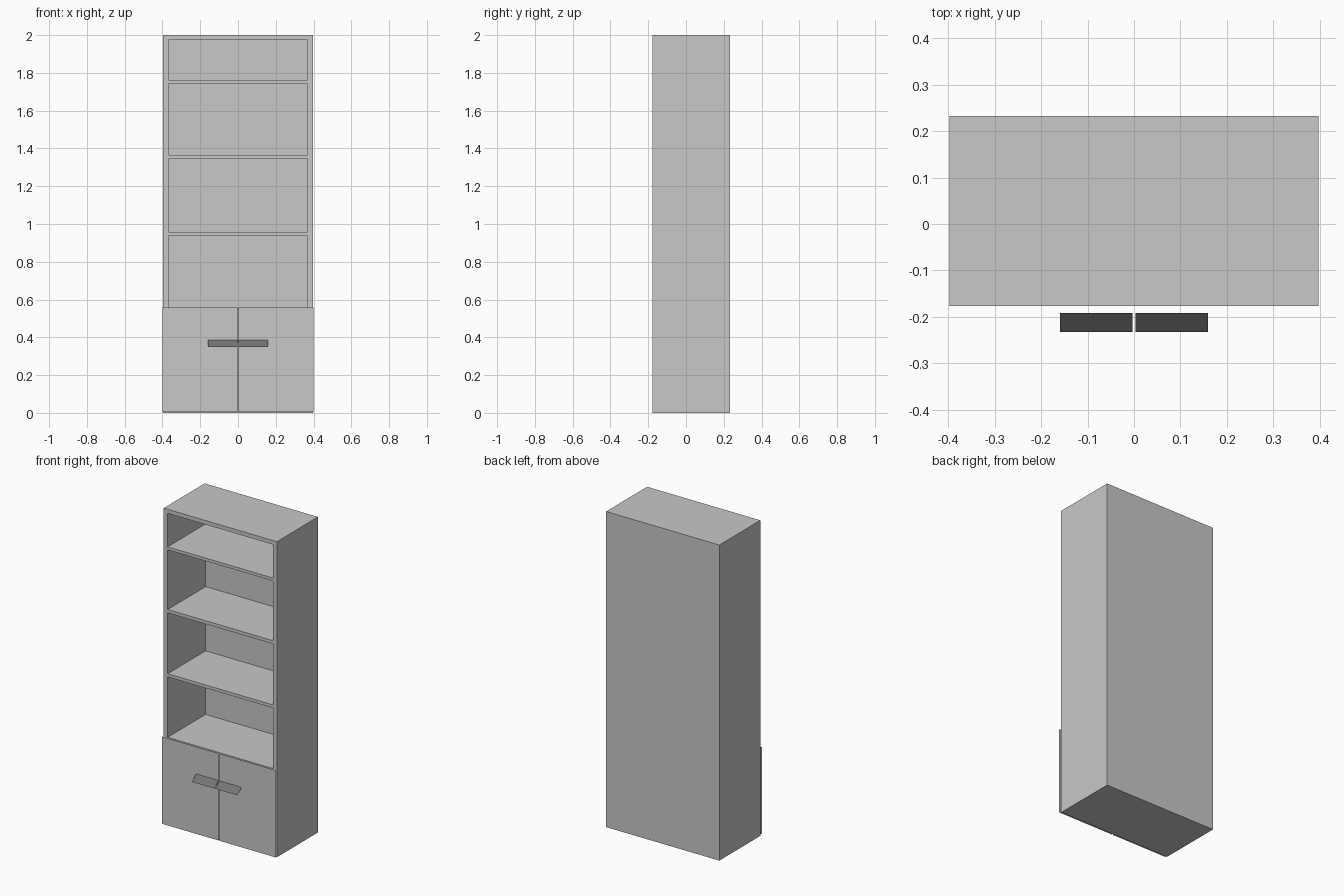
import bpy
import bmesh
from mathutils import Vector

cube = bpy.data.objects.get("Cube")
if cube:
    bpy.data.objects.remove(cube, do_unlink=True)


def make_material(name, value):
    mat = bpy.data.materials.new(name)
    mat.use_nodes = True
    color = (value, value, value, 1)
    mat.diffuse_color = color
    mat.node_tree.nodes["Principled BSDF"].inputs["Base Color"].default_value = color
    return mat


def add_object(name, bm, mat):
    mesh = bpy.data.meshes.new(name)
    bm.to_mesh(mesh)
    bm.free()
    mesh.materials.append(mat)
    obj = bpy.data.objects.new(name, mesh)
    bpy.context.collection.objects.link(obj)
    return obj


def add_panel(name, x0, x1, low, high, mat):
    """Thin sheet spanning x, from a low to a high (y, z) edge, facing front."""
    bm = bmesh.new()
    corners = [(x0, *low), (x1, *low), (x1, *high), (x0, *high)]
    bm.faces.new([bm.verts.new(c) for c in corners])
    return add_object(name, bm, mat)


light_grey = make_material("light grey", 0.58)
dark_grey = make_material("dark grey", 0.18)

WIDTH, HEIGHT = 0.794, 2.0
FRONT, BACK = -0.177, 0.233
OPENING_X = 0.369
RECESS = 0.38
SHELVES = [(0.555, 0.938), (0.958, 1.344), (1.365, 1.743), (1.762, 1.974)]

# Cabinet body: a box whose front is cut into a frame
bm = bmesh.new()
bmesh.ops.create_cube(bm, size=1)
bmesh.ops.scale(bm, verts=bm.verts, vec=(WIDTH, BACK - FRONT, HEIGHT))
bmesh.ops.translate(bm, verts=bm.verts, vec=(0, (BACK + FRONT) / 2, HEIGHT / 2))
cuts = [((x, 0, 0), (1, 0, 0)) for x in (-OPENING_X, OPENING_X)]
cuts += [((0, 0, z), (0, 0, 1)) for pair in SHELVES for z in pair]
for point, normal in cuts:
    geom = bm.verts[:] + bm.edges[:] + bm.faces[:]
    bmesh.ops.bisect_plane(bm, geom=geom, plane_co=point, plane_no=normal)

# Open shelves: push the framed front faces inward
bm.normal_update()
openings = []
for face in bm.faces:
    c = face.calc_center_median()
    if face.normal.y < -0.9 and abs(c.x) < OPENING_X:
        if any(low < c.z < high for low, high in SHELVES):
            openings.append(face)
pushed = bmesh.ops.extrude_discrete_faces(bm, faces=openings)["faces"]
for face in pushed:
    bmesh.ops.translate(bm, verts=face.verts, vec=Vector((0, RECESS, 0)))
bmesh.ops.recalc_face_normals(bm, faces=bm.faces)
add_object("cabinet_body", bm, light_grey)

# Paired doors and slanted pull handles
DOOR_Y = -0.192
for side, sign in (("left", 1), ("right", -1)):
    dx = sorted((sign * 0.003, sign * 0.4))
    add_panel(side + "_door", *dx, (DOOR_Y, 0.005), (DOOR_Y, 0.557), light_grey)
    hx = sorted((sign * 0.003, sign * 0.159))
    add_panel(side + "_handle", *hx, (-0.233, 0.35), (DOOR_Y, 0.385), dark_grey)
